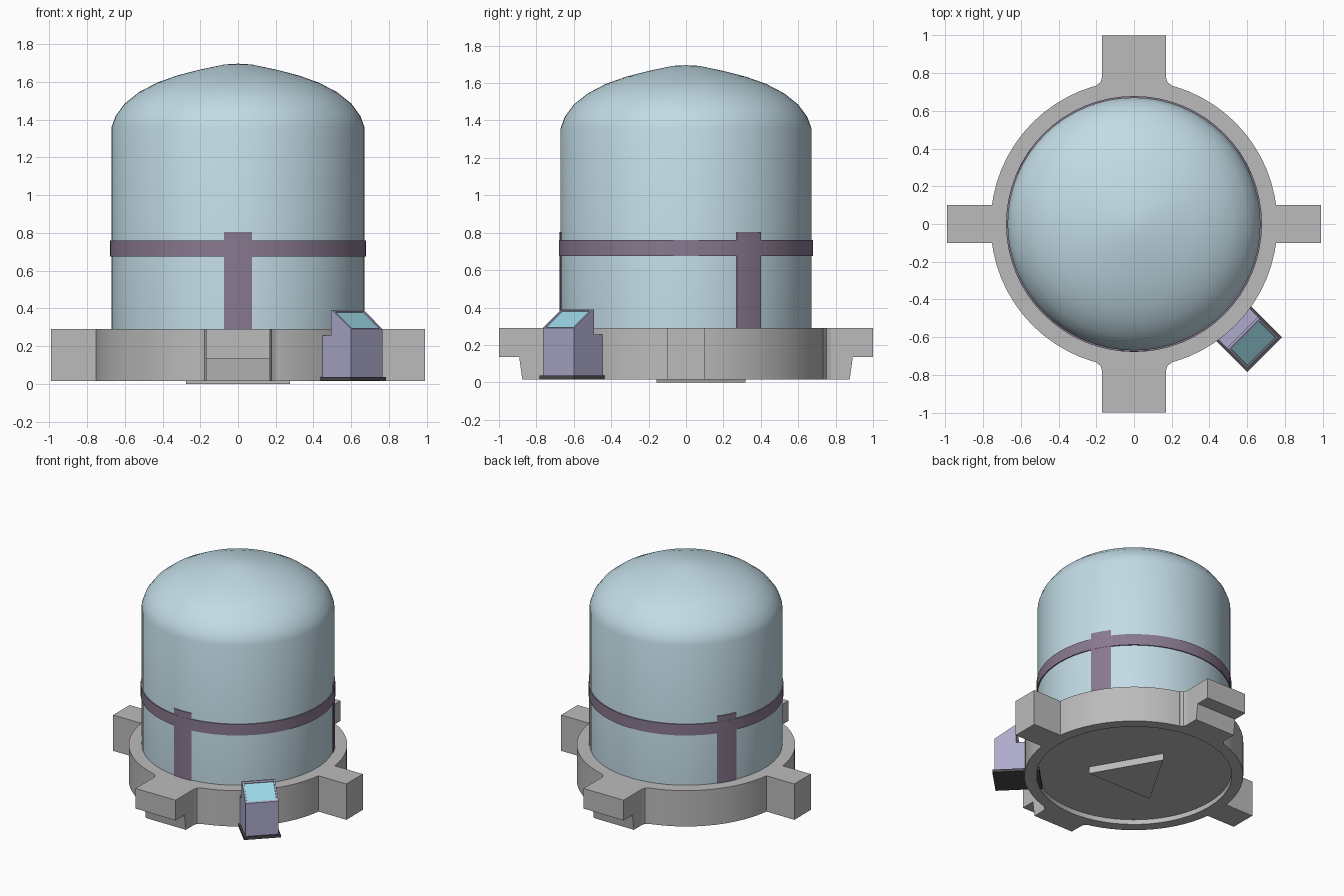
import bpy, bmesh, math
from mathutils import Matrix, Vector

if "Cube" in bpy.data.objects:
    bpy.data.objects.remove(bpy.data.objects["Cube"])


def material(name, rgb):
    m = bpy.data.materials.new(name)
    m.diffuse_color = (*rgb, 1)
    m.use_nodes = True
    m.node_tree.nodes["Principled BSDF"].inputs["Base Color"].default_value = m.diffuse_color
    return m


GREY = material("base grey", (0.50, 0.50, 0.50))
GLASS = material("pale blue", (0.54, 0.71, 0.79))
BAND = material("dull purple", (0.25, 0.19, 0.275))
LILAC = material("lilac", (0.42, 0.41, 0.60))
SCREEN = material("screen blue", (0.34, 0.69, 0.80))
DARK = material("dark grey", (0.07, 0.07, 0.07))


def finish(name, bm, mats, smooth=None):
    bmesh.ops.remove_doubles(bm, verts=bm.verts, dist=1e-5)
    bmesh.ops.recalc_face_normals(bm, faces=bm.faces)
    me = bpy.data.meshes.new(name)
    bm.to_mesh(me)
    bm.free()
    for m in mats:
        me.materials.append(m)
    ob = bpy.data.objects.new(name, me)
    bpy.context.collection.objects.link(ob)
    if smooth:
        bpy.ops.object.select_all(action='DESELECT')
        ob.select_set(True)
        bpy.context.view_layer.objects.active = ob
        bpy.ops.object.shade_smooth_by_angle(angle=math.radians(smooth))
    return ob


def lathe(name, profile, mat, segs=64, closed=False):
    bm = bmesh.new()
    pts = profile + profile[:1] if closed else profile
    vs = [bm.verts.new((r, 0, z)) for r, z in pts]
    es = [bm.edges.new(p) for p in zip(vs, vs[1:])]
    bmesh.ops.spin(bm, geom=vs + es, cent=(0, 0, 0), axis=(0, 0, 1),
                   angle=2 * math.pi, steps=segs)
    return finish(name, bm, [mat], 32)


def loft(bm, low, high):
    """Solid between two matching outlines of 3D points."""
    a = [bm.verts.new(p) for p in low]
    b = [bm.verts.new(p) for p in high]
    n = len(a)
    faces = [bm.faces.new(a), bm.faces.new(b)]
    for i in range(n):
        j = (i + 1) % n
        faces.append(bm.faces.new((a[i], a[j], b[j], b[i])))
    return faces


def prism(name, outline, z0, z1, mat, matrix=Matrix()):
    bm = bmesh.new()
    loft(bm, [(x, y, z0) for x, y in outline], [(x, y, z1) for x, y in outline])
    bm.transform(matrix)
    return finish(name, bm, [mat])


# Round base with a recessed underside
lathe("base_ring", [(0, .052), (.68, .052), (.68, .015), (.76, .015),
                    (.76, .29), (.64, .29)], GREY)

# Raised triangle under the base
prism("underside_triangle",
      [(.317 * math.cos(math.radians(a)), .317 * math.sin(math.radians(a)))
       for a in (90, 210, 330)], 0.0, .055, GREY)


# Wide arms with undercut ends (front, back), plain narrow arms (left, right)
def wide_outline(end, z):
    half = [(.20, .70), (.20, .735), (.178, .75), (.17, .775), (.17, end)]
    return [(x, y, z) for x, y in half] + [(-x, y, z) for x, y in reversed(half)]


for side, turn in (("back", 0), ("front", math.pi)):
    rot = Matrix.Rotation(turn, 4, 'Z')
    bm = bmesh.new()
    loft(bm, wide_outline(1.0, .135), wide_outline(1.0, .29))
    bm.transform(rot)
    finish(side + "_arm_upper", bm, [GREY])
    bm = bmesh.new()
    loft(bm, wide_outline(.875, .015), wide_outline(.892, .135))
    bm.transform(rot)
    finish(side + "_arm_lower", bm, [GREY])
for side, turn in (("right", 0), ("left", math.pi)):
    prism(side + "_arm", [(.72, -.1), (.99, -.1), (.99, .1), (.72, .1)],
          .015, .29, GREY, Matrix.Rotation(turn, 4, 'Z'))

# Domed chamber
lathe("chamber_dome", [(.67, .27), (.67, 1.36), (.648, 1.42), (.60, 1.485),
                       (.525, 1.545), (.43, 1.595), (.32, 1.634), (.20, 1.665),
                       (.07, 1.692), (0, 1.696)], GLASS)

# Band around the chamber
lathe("chamber_band", [(.66, .675), (.678, .675), (.678, .76), (.66, .76)],
      BAND, closed=True)

# Three upright straps
for i in range(3):
    mid = math.radians(30 + 120 * i)
    half = math.asin(.074 / .676)
    arc = [mid + half * k / 4 for k in range(-4, 5)]
    outline = [(r * math.cos(t), r * math.sin(t))
               for r, ts in ((.676, arc), (.66, arc[::-1])) for t in ts]
    prism("strap_%d" % (i + 1), outline, .28, .805, BAND)

# Control stand: stepped side profile, sloped top with an inset screen
turn = Matrix.Rotation(math.radians(-45), 4, 'Z')
side = [(.747, .035), (.747, .255), (.812, .255), (.812, .39), (.826, .39),
        (.965, .29), (.965, .035)]
bm = bmesh.new()
loft(bm, [(u, -.117, z) for u, z in side], [(u, .117, z) for u, z in side])
bmesh.ops.recalc_face_normals(bm, faces=bm.faces)
slope = [f for f in bm.faces if f.normal.x > .3 and f.normal.z > .3]
bmesh.ops.inset_region(bm, faces=slope, thickness=.016, depth=0)
bmesh.ops.inset_region(bm, faces=slope, thickness=.002, depth=-.005)
for f in slope:
    f.material_index = 1
bm.transform(turn)
finish("control_stand", bm, [LILAC, SCREEN])

# Foot plate of the control stand, reaching under the base
prism("stand_foot", [(.65, -.13), (.978, -.13), (.978, .13), (.65, .13)],
      .016, .037, DARK, turn)
